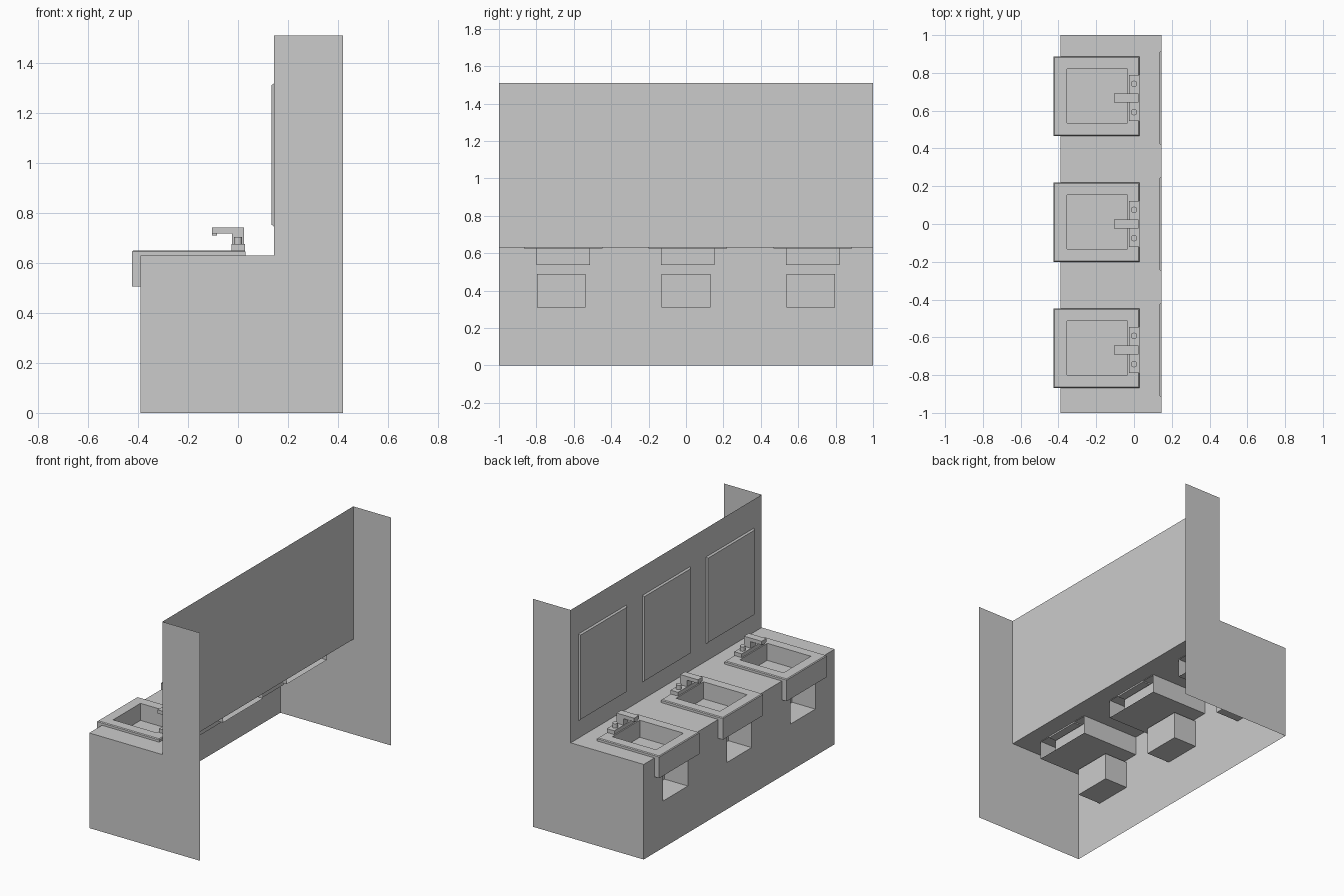
import bpy, bmesh, math

if "Cube" in bpy.data.objects:
    bpy.data.objects.remove(bpy.data.objects["Cube"])

STATIONS = (-0.667, 0.0, 0.667)          # one wash station per centre
OFF = 0.01                               # basins sit slightly off the taps
XF, XW, XB = -0.39, 0.145, 0.42          # cabinet front, wall, rear edge
TOP, H = 0.63, 1.51


def finish(name, bm):
    bmesh.ops.remove_doubles(bm, verts=bm.verts, dist=1e-5)
    bmesh.ops.recalc_face_normals(bm, faces=bm.faces)
    me = bpy.data.meshes.new(name)
    bm.to_mesh(me)
    bm.free()
    ob = bpy.data.objects.new(name, me)
    bpy.context.collection.objects.link(ob)
    return ob


def face(bm, pts):
    return bm.faces.new([bm.verts.new(p) for p in pts])


def panel(bm, us, vs, hole, place):
    """Flat panel split into a grid, leaving out cells where hole(u, v)."""
    for u0, u1 in zip(us, us[1:]):
        for v0, v1 in zip(vs, vs[1:]):
            if not hole((u0 + u1) / 2, (v0 + v1) / 2):
                face(bm, [place(u0, v0), place(u1, v0), place(u1, v1), place(u0, v1)])


def box_into(bm, x0, x1, y0, y1, z0, z1):
    r = bmesh.ops.create_cube(bm, size=1)
    for v in r['verts']:
        v.co = (x0 if v.co.x < 0 else x1, y0 if v.co.y < 0 else y1, z0 if v.co.z < 0 else z1)
    return r['verts']


def loft(bm, rings, skip=()):
    """Skin successive 4-point rings; skip holds (ring, side) pairs left open."""
    rv = [[bm.verts.new(p) for p in r] for r in rings]
    for i, (a, b) in enumerate(zip(rv, rv[1:])):
        for k in range(4):
            if (i, k) not in skip:
                j = (k + 1) % 4
                bm.faces.new((a[k], a[j], b[j], b[k]))
    return rv


def rect(x0, x1, y0, y1, z):
    return [(x0, y0, z), (x1, y0, z), (x1, y1, z), (x0, y1, z)]


# Cabinet shell: side panels, wall, counter and front (open back and bottom)
bm = bmesh.new()
for y in (-1, 1):
    face(bm, [(XF, y, 0), (XB, y, 0), (XB, y, H), (XW, y, H), (XW, y, TOP), (XF, y, TOP)])
face(bm, [(XW, -1, TOP), (XW, 1, TOP), (XW, 1, H), (XW, -1, H)])
bx0, bx1, bw = -0.355, -0.035, 0.143
ys = [-1] + [c + OFF + s * bw for c in STATIONS for s in (-1, 1)] + [1]
panel(bm, [XF, bx0, bx1, XW], ys,
      lambda x, y: bx0 < x < bx1 and any(abs(y - c - OFF) < bw for c in STATIONS),
      lambda x, y: (x, y, TOP))
nw, nz0, nz1 = 0.13, 0.31, 0.49
ys = [-1] + [c + s * nw for c in STATIONS for s in (-1, 1)] + [1]
panel(bm, ys, [0, nz0, nz1, TOP],
      lambda y, z: nz0 < z < nz1 and any(abs(y - c) < nw for c in STATIONS),
      lambda y, z: (XF, y, z))
# Recessed niches in the front
for c in STATIONS:
    rings = [[(x, c - nw, nz0), (x, c + nw, nz0), (x, c + nw, nz1), (x, c - nw, nz1)]
             for x in (XF, -0.22)]
    rv = loft(bm, rings)
    bm.faces.new(rv[1])
finish("vanity_cabinet", bm)

for i, c in enumerate(STATIONS, 1):
    # Sink: apron, chamfered rim and bowl in one skin, open at the hidden back
    bm = bmesh.new()
    y, w, e = c + OFF, 0.21, 0.005
    x0, x1 = -0.425, 0.03
    rings = [rect(x0, x1, y - w, y + w, z) for z in (0.505, 0.625, 0.645)]
    rings.append(rect(x0 + e, x1 - e, y - w + e, y + w - e, 0.65))
    rings += [rect(bx0, bx1, y - bw, y + bw, z) for z in (0.65, 0.537)]
    rv = loft(bm, rings, skip={(0, 1)})
    bm.faces.new(rv[0])
    bm.faces.new(rv[-1])
    finish(f"sink_{i}", bm)

    # Tap: base bar, post, spout and nozzle
    bm = bmesh.new()
    box_into(bm, -0.027, 0.028, c - 0.122, c + 0.122, 0.622, 0.675)
    face_pts = [(0.025, 0.675), (-0.025, 0.675), (-0.025, 0.718), (-0.105, 0.718),
                (-0.105, 0.742), (0.025, 0.742)]
    f = face(bm, [(x, c - 0.025, z) for x, z in face_pts])
    r = bmesh.ops.extrude_face_region(bm, geom=[f], use_keep_orig=True)
    bmesh.ops.translate(bm, vec=(0, 0.05, 0),
                        verts=[g for g in r['geom'] if isinstance(g, bmesh.types.BMVert)])
    box_into(bm, -0.104, -0.085, c - 0.01, c + 0.01, 0.71, 0.7185)
    finish(f"tap_{i}", bm)

    # Round handles
    for side, s in (("right", -1), ("left", 1)):
        bpy.ops.mesh.primitive_cylinder_add(vertices=16, radius=0.017, depth=0.03,
                                            location=(0, c + s * 0.075, 0.689))
        bpy.context.object.name = f"tap_handle_{side}_{i}"
        bpy.ops.object.shade_smooth_by_angle(angle=math.radians(40))

    # Mirror with chamfered edge
    bm = bmesh.new()
    for v in box_into(bm, 0.135, XW, c - 0.25, c + 0.25, 0.745, 1.32):
        if v.co.x < 0.14:
            v.co.y += 0.008 if v.co.y < c else -0.008
            v.co.z += 0.008 if v.co.z < 1 else -0.008
    finish(f"mirror_{i}", bm)
